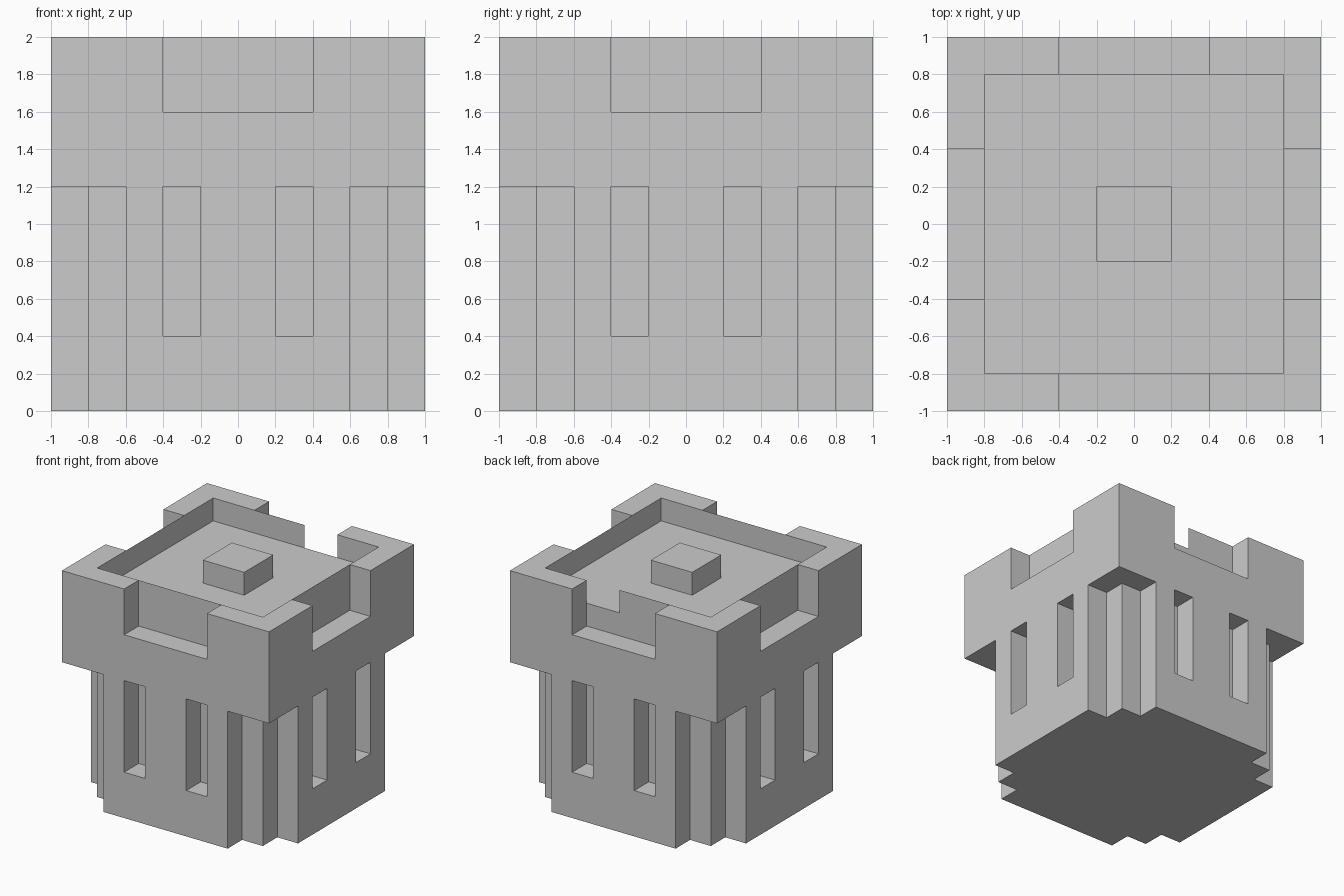
import bpy
import bmesh
from mathutils import Matrix, Vector

if "Cube" in bpy.data.objects:
    bpy.data.objects.remove(bpy.data.objects["Cube"], do_unlink=True)

STONE = (0.6, 0.6, 0.6, 1.0)
stone = bpy.data.materials.new("stone grey")
stone.use_nodes = True
stone.diffuse_color = STONE
stone.node_tree.nodes["Principled BSDF"].inputs["Base Color"].default_value = STONE


def finish(name, bm):
    """Turn a bmesh into a flat-shaded stone object."""
    bmesh.ops.recalc_face_normals(bm, faces=bm.faces)
    mesh = bpy.data.meshes.new(name)
    bm.to_mesh(mesh)
    bm.free()
    mesh.materials.append(stone)
    obj = bpy.data.objects.new(name, mesh)
    bpy.context.collection.objects.link(obj)
    return obj


def add_box(bm, low, high, turn=0):
    """Add a box between two corners, turned by quarter turns about z."""
    low, high = Vector(low), Vector(high)
    matrix = (Matrix.Rotation(turn * 1.5707963, 4, 'Z')
              @ Matrix.Translation((low + high) / 2)
              @ Matrix.Diagonal((high - low).to_4d()))
    bmesh.ops.create_cube(bm, size=1, matrix=matrix)


def boxes(name, *corners, turns=1):
    bm = bmesh.new()
    for turn in range(turns):
        for low, high in corners:
            add_box(bm, low, high, turn)
    return finish(name, bm)


def cut(obj, cutter):
    """Subtract the cutter, then discard it."""
    cutter.hide_render = True
    mod = obj.modifiers.new("cut", 'BOOLEAN')
    mod.operation = 'DIFFERENCE'
    mod.solver = 'EXACT'
    mod.object = cutter
    bpy.context.view_layer.objects.active = obj
    bpy.ops.object.modifier_apply(modifier=mod.name)
    bpy.data.objects.remove(cutter, do_unlink=True)


# Shaft: square plan with stepped corners
corner = [(1, -0.6), (1, 0.6), (0.8, 0.6), (0.8, 0.8), (0.6, 0.8)]
plan = []
for quarter in range(4):
    for x, y in corner:
        for _ in range(quarter):
            x, y = -y, x
        plan.append((x, y))
# the first point of each quarter closes the previous corner
bm = bmesh.new()
base = bm.faces.new([bm.verts.new((x, y, 0)) for x, y in plan])
top = bmesh.ops.extrude_face_region(bm, geom=[base])
bmesh.ops.translate(bm, vec=(0, 0, 1.2),
                    verts=[v for v in top["geom"] if isinstance(v, bmesh.types.BMVert)])
shaft = finish("tower_shaft", bm)

# Tall window recesses, two on each side
cut(shaft, boxes("window_cutter",
                 ((-0.4, -1.1, 0.4), (-0.2, -0.8, 1.3)),
                 ((0.2, -1.1, 0.4), (0.4, -0.8, 1.3)), turns=4))

# Crown: overhanging block with a sunken deck and a gap in each parapet
crown = boxes("battlement_crown", ((-1, -1, 1.2), (1, 1, 2)))
cut(crown, boxes("deck_cutter", ((-0.8, -0.8, 1.8), (0.8, 0.8, 2.1))))
cut(crown, boxes("gap_cutter", ((-0.4, -1.1, 1.6), (0.4, -0.8, 2.1)), turns=4))

# Raised block in the middle of the deck
boxes("deck_block", ((-0.2, -0.2, 1.8), (0.2, 0.2, 2)))
